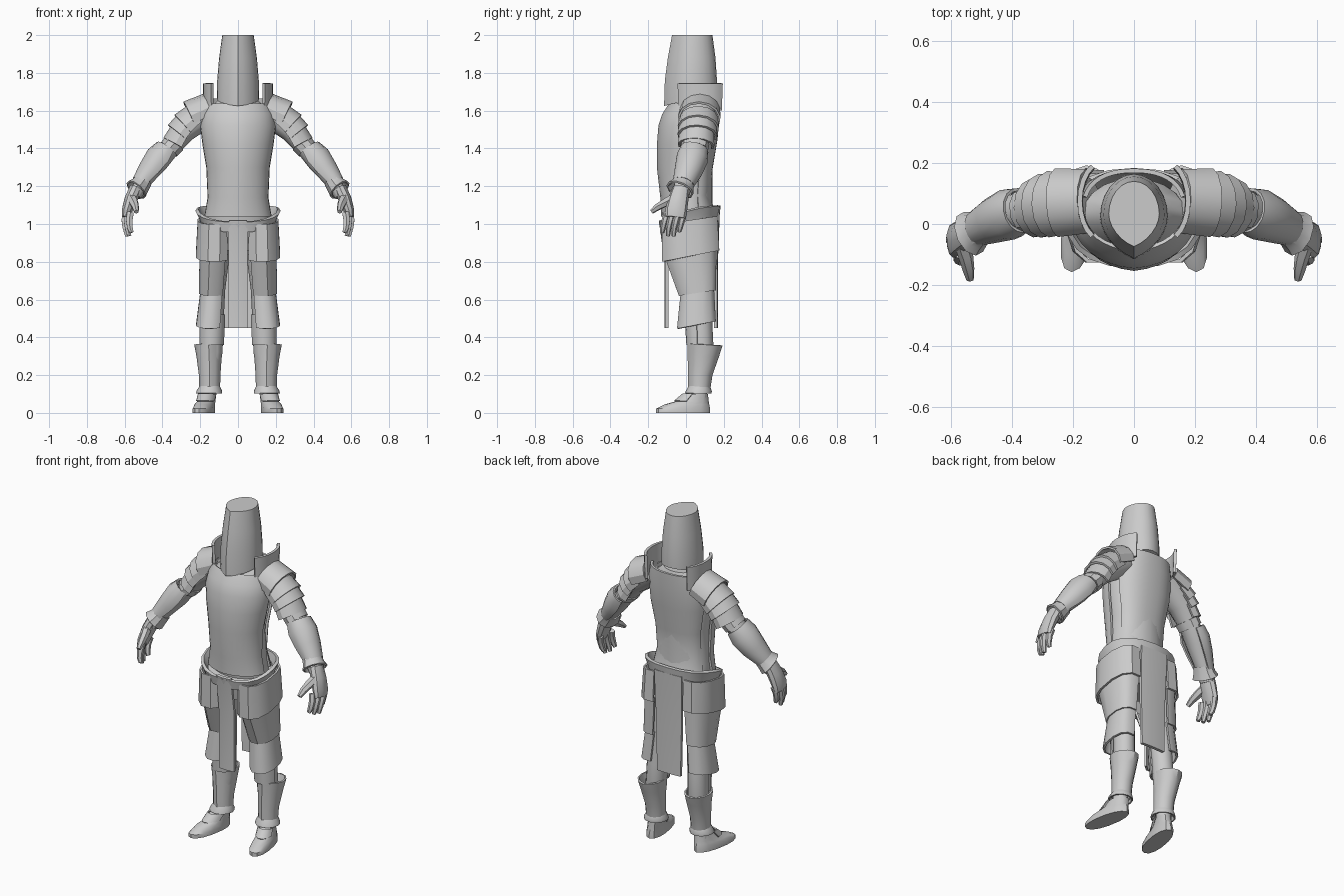
import bpy, bmesh, math
from mathutils import Vector


def shell(name, stations, n=16, arc=None, thick=0.0, mirror=True, limb=False,
          crease=0.0, power=1.0, shear=0.0, shear_y=0.05, lift=0.0, smooth=35):
    """Loft ellipses (x, y, z, half_width, half_depth[, tilt]); arc makes an open plate.
    limb=True turns each ellipse across the path, otherwise they stay level."""
    pts = [Vector(s[:3]) for s in stations]
    bm = bmesh.new()
    rings = []
    closed = arc is None
    a0, a1 = (-90, 270) if closed else arc
    count = n if closed else n + 1
    for i, s in enumerate(stations):
        t = Vector((0, 0, 1))
        if limb:
            t = (pts[min(i + 1, len(pts) - 1)] - pts[max(i - 1, 0)]).normalized()
        u = Vector((0, 1, 0))
        u = (u - t * u.dot(t)).normalized()
        v = u.cross(t)
        tilt = s[5] if len(s) > 5 else 0
        ring = []
        for k in range(count):
            th = math.radians(a0 + (a1 - a0) * k / n)
            c, sn = math.cos(th), math.sin(th)
            px = math.copysign(abs(c) ** power, c)
            py = math.copysign(abs(sn) ** power, sn)
            if crease and sn < 0:
                py = py * (1 - crease) - crease * (1 - abs(c))
            p = pts[i] + v * (s[3] * px) + u * (s[4] * py)
            p.z += tilt * (s[4] * py) + lift * abs(c) ** 3
            p.x -= shear * (p.y - shear_y)
            ring.append(bm.verts.new(p))
        rings.append(ring)
    for r, q in zip(rings, rings[1:]):
        for k in range(n):
            m = (k + 1) % count
            bm.faces.new((r[k], r[m], q[m], q[k]))
    if closed and not thick:
        bm.faces.new(rings[0][::-1])
        bm.faces.new(rings[-1])
    bmesh.ops.recalc_face_normals(bm, faces=bm.faces)
    me = bpy.data.meshes.new(name)
    bm.to_mesh(me)
    bm.free()
    ob = bpy.data.objects.new(name, me)
    bpy.context.collection.objects.link(ob)
    bpy.ops.object.select_all(action='DESELECT')
    bpy.context.view_layer.objects.active = ob
    ob.select_set(True)
    if thick:
        so = ob.modifiers.new("thickness", 'SOLIDIFY')
        so.thickness, so.offset = thick, 0
        bpy.ops.object.modifier_apply(modifier=so.name)
    if mirror:
        mi = ob.modifiers.new("mirror", 'MIRROR')
        mi.use_mirror_merge = False
        bpy.ops.object.modifier_apply(modifier=mi.name)
    bpy.ops.object.shade_smooth_by_angle(angle=math.radians(smooth))
    return ob


# Helmet: tapered bucket with a front crease
shell("helmet", [(0, .024, 1.66, .112, .14, .25), (0, .026, 1.76, .11, .138),
                 (0, .03, 1.88, .1, .126), (0, .033, 2.0, .083, .107)],
      n=24, mirror=False, crease=.3)

# Body under the armour
shell("torso", [(0, .03, .86, .14, .09), (0, .03, .98, .18, .115), (0, .02, 1.1, .16, .12),
                (0, .01, 1.3, .15, .13), (0, .02, 1.48, .18, .13), (0, .04, 1.6, .165, .11),
                (0, .05, 1.66, .1, .08)], n=20, mirror=False)

# Breastplate and backplate
shell("breastplate", [(0, .0, 1.04, .172, .125), (0, .0, 1.14, .155, .13), (0, .0, 1.3, .162, .148),
                      (0, .01, 1.42, .182, .158), (0, .02, 1.52, .195, .16),
                      (0, .03, 1.58, .185, .15), (0, .04, 1.635, .165, .125)],
      n=16, arc=(180, 360), thick=.012, mirror=False, crease=.15, power=.9)
shell("backplate", [(0, .03, 1.05, .165, .12), (0, .03, 1.15, .145, .09), (0, .04, 1.3, .148, .095),
                    (0, .04, 1.45, .175, .12), (0, .05, 1.58, .18, .122), (0, .05, 1.665, .165, .125)],
      n=16, arc=(15, 165), thick=.014, mirror=False, power=.85)

# Belt rim hugging the waist, raised at the sides, low at the front, high at the back
shell("belt", [(0, .02, .99, .19, .145, .22), (0, .02, 1.02, .2, .15, .25),
               (0, .02, 1.055, .218, .155, .28)], n=20, thick=.018, mirror=False, power=.85, lift=.02)
shell("belt_filler", [(0, .02, .99, .18, .14, .2), (0, .02, 1.03, .185, .143, .22)],
      n=20, mirror=False, power=.9)

# Hanging strips
shell("front_strip", [(0, -.075, .45, .1, .03), (0, -.075, .8, .1, .03), (0, -.1, 1.02, .095, .035)],
      n=6, arc=(-120, -60), thick=.018, mirror=False)
shell("back_strip", [(0, .13, .45, .155, .03), (0, .13, .8, .17, .03), (0, .14, 1.06, .18, .03)],
      n=6, arc=(60, 120), thick=.018, mirror=False)

# Three overlapping thigh plates on each side
for name, top, bottom in (
        ("upper_tasset", (.125, .02, 1.02, .085, .145, .15), (.128, .025, .83, .092, .15, .2)),
        ("middle_tasset", (.125, .025, .85, .075, .135, .2), (.135, .06, .635, .068, .095, .15)),
        ("lower_tasset", (.132, .06, .65, .062, .085, .15), (.15, .055, .465, .068, .1, .2))):
    shell(name, [bottom, top], n=8, arc=(-135, 105), thick=.012, power=.85, smooth=40)

# Legs, greaves and ankle rims
shell("leg", [(.16, .065, .06, .04, .045), (.15, .07, .15, .042, .045), (.14, .085, .32, .058, .062),
              (.135, .078, .46, .058, .062), (.13, .06, .65, .062, .075), (.115, .04, .95, .085, .1)], n=12)
shell("knee_guard", [(.14, .072, .36, .062, .066), (.137, .07, .45, .064, .07),
                     (.135, .065, .52, .063, .07)], n=8, arc=(-170, -10), thick=.008)
shell("greave", [(.15, .07, .12, .05, .053), (.15, .075, .2, .052, .06),
                 (.153, .092, .3, .062, .078), (.156, .1, .362, .071, .088, -.06)],
      n=12, thick=.01, crease=.15)
shell("ankle_rim", [(.153, .065, .103, .065, .066), (.152, .068, .115, .064, .065),
                    (.15, .07, .14, .05, .053)], n=12, thick=.008)

# Pointed shoes turned slightly outward, with an instep flap
shell("shoe", [(.17, -.015, 0, .054, .143), (.17, -.015, .022, .054, .143), (.168, .005, .045, .05, .118),
               (.165, .035, .062, .045, .085), (.16, .06, .1, .042, .056)],
      n=14, shear=.17, power=.9)
shell("instep_flap", [(.165, .025, .062, .047, .085), (.16, .05, .1, .047, .065)],
      n=8, arc=(-165, -15), thick=.008, shear=.17)

# Arms with forearm guards and wrist cuffs
shell("arm", [(.15, .065, 1.59, .07, .09), (.28, .06, 1.5, .065, .078), (.36, .047, 1.4, .05, .064),
              (.42, .028, 1.33, .054, .064), (.5, -.008, 1.23, .042, .05), (.545, -.028, 1.15, .034, .042)],
      n=12, limb=True)
shell("forearm_guard", [(.375, .045, 1.395, .062, .07), (.41, .032, 1.345, .078, .08),
                        (.46, .012, 1.28, .067, .07), (.515, -.014, 1.215, .046, .054)],
      n=10, arc=(60, 300), thick=.01, limb=True)
shell("elbow_band", [(.335, .05, 1.43, .057, .07), (.365, .045, 1.395, .055, .068)],
      n=10, thick=.008, limb=True)
shell("wrist_cuff", [(.5, -.008, 1.23, .044, .052), (.522, -.022, 1.2, .05, .06),
                     (.54, -.033, 1.18, .059, .073)], n=10, thick=.01, limb=True)

# Overlapping shoulder plates and upright collar guards
for i, (a, b) in enumerate((
        ((.15, .075, 1.605, .085, .1), (.25, .07, 1.56, .09, .108)),
        ((.215, .068, 1.56, .08, .096), (.275, .065, 1.507, .088, .104)),
        ((.25, .063, 1.53, .08, .09), (.302, .06, 1.467, .084, .1)),
        ((.285, .058, 1.485, .072, .085), (.325, .053, 1.415, .075, .092)))):
    shell(f"shoulder_plate_{i + 1}", [a, b], n=8, arc=(70, 290), thick=.012, limb=True, smooth=30)
shell("collar_guard", [(.1, .075, 1.6, .075, .125), (.1, .075, 1.68, .076, .127),
                       (.1, .075, 1.745, .078, .13)], n=8, arc=(-62, 62), thick=.016)

# Gauntlets: palm, four curled fingers and a thumb
shell("palm", [(.54, -.025, 1.19, .036, .045), (.567, -.04, 1.13, .036, .053),
               (.588, -.052, 1.07, .029, .058), (.596, -.056, 1.035, .02, .054)], n=10, limb=True)
for i in range(4):
    y, tip = -.1 + i * .03, (.955, .937, .935, .96)[i]
    x = -.012 * abs(i - 2)
    shell(f"finger_{i + 1}", [(.593 + x, y, 1.06, .02, .017), (.6 + x, y - .012, 1.02, .019, .017),
                              (.596 + x, y - .022, .98, .017, .015), (.587 + x, y - .026, tip, .012, .011)],
          n=6, limb=True, smooth=50)
shell("thumb", [(.565, -.06, 1.14, .027, .026), (.552, -.105, 1.115, .025, .023),
                (.543, -.15, 1.09, .02, .019), (.538, -.182, 1.065, .013, .012)],
      n=6, limb=True, smooth=50)
